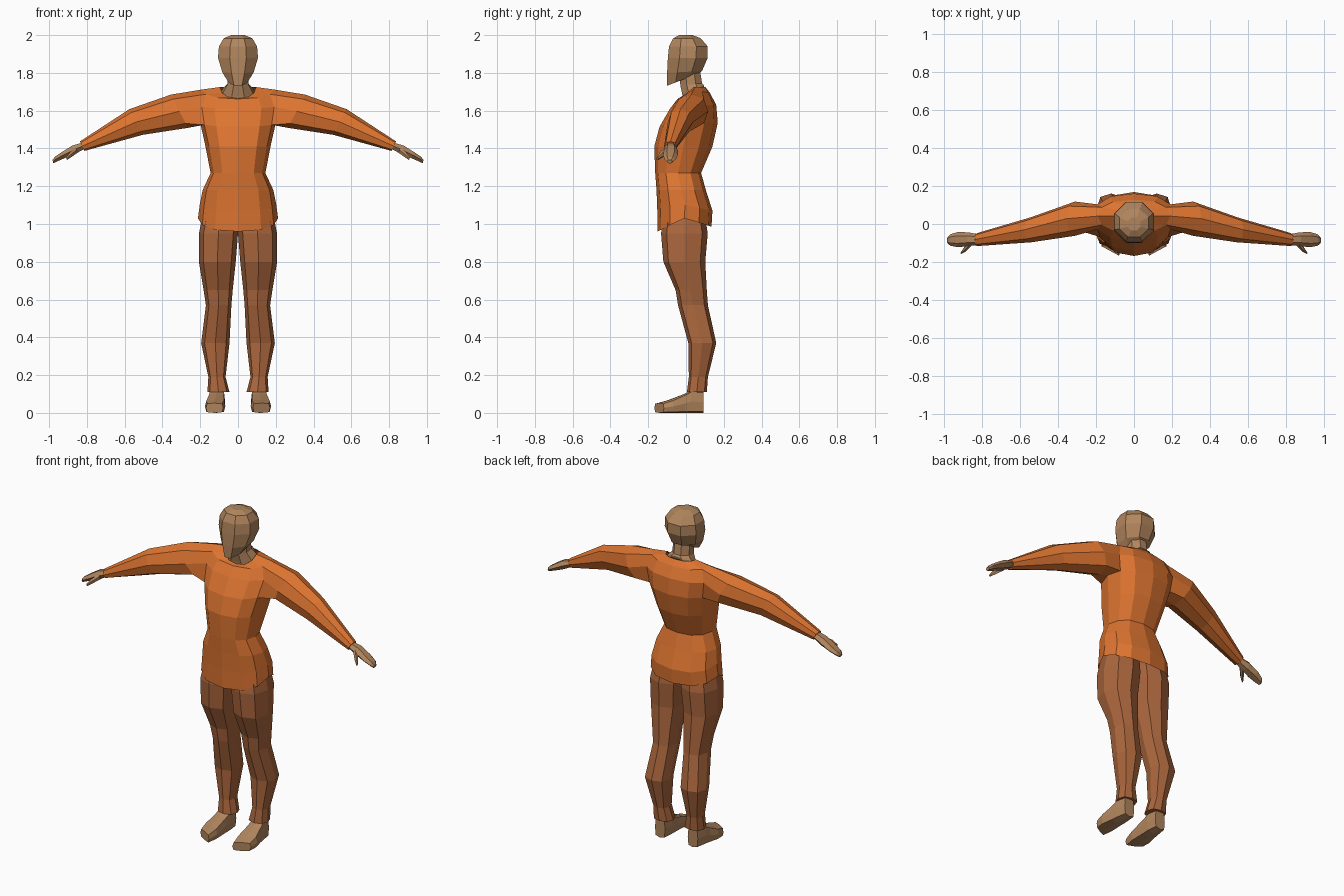
import bpy, bmesh, math
from mathutils import Vector


def material(name, rgb):
    m = bpy.data.materials.new(name)
    m.diffuse_color = (*rgb, 1)
    return m


ORANGE = material("orange_cloth", (0.72, 0.175, 0.03))
BROWN = material("brown_cloth", (0.41, 0.135, 0.047))
SKIN = material("tan_skin", (0.44, 0.235, 0.11))


def spow(v, p):
    return math.copysign(abs(v) ** p, v) if abs(v) > 1e-6 else 0.0


def ring(c, u, v, n=8, start=0.0, p=1.0):
    """Closed cross-section around c, spanned by half-axes u and v."""
    c, u, v = Vector(c), Vector(u), Vector(v)
    out = []
    for i in range(n):
        a = math.radians(start) + math.tau * i / n
        out.append(c + u * spow(math.cos(a), p) + v * spow(math.sin(a), p))
    return out


def bridge(bm, a, b, closed=True):
    n = len(a)
    for i in range(n if closed else n - 1):
        j = (i + 1) % n
        bm.faces.new((a[i], a[j], b[j], b[i]))


def finish(bm, name, mat, mirror):
    bmesh.ops.recalc_face_normals(bm, faces=bm.faces)
    me = bpy.data.meshes.new(name)
    bm.to_mesh(me)
    bm.free()
    me.materials.append(mat)
    ob = bpy.data.objects.new(name, me)
    bpy.context.collection.objects.link(ob)
    if mirror:
        md = ob.modifiers.new("mirror", 'MIRROR')
        md.use_clip = True
        md.merge_threshold = 0.0005
    return ob


def loft(name, rings, mat, mirror=False):
    bm = bmesh.new()
    rows = [[bm.verts.new(p) for p in r] for r in rings]
    for a, b in zip(rows, rows[1:]):
        bridge(bm, a, b)
    bm.faces.new(rows[0])
    bm.faces.new(rows[-1])
    return finish(bm, name, mat, mirror)


# Shirt: half torso of open rows running front to back, with a sleeve grown
# from the arm opening.  Rows: z, half width, front y, back y, front/back drop
torso = [
    (1.03, 0.212, -0.150, 0.135, 0.07, 0.045),
    (1.10, 0.203, -0.152, 0.140, 0.03, 0.03),
    (1.18, 0.187, -0.156, 0.105, 0.0, 0.0),
    (1.27, 0.145, -0.163, 0.080, 0.0, 0.0),
    (1.41, 0.172, -0.168, 0.140, 0.0, 0.0),
    (1.535, 0.200, -0.140, 0.168, 0.02, 0.0),
    (1.63, 0.215, -0.085, 0.160, 0.02, 0.0),
    (1.712, 0.190, -0.045, 0.128, 0.05, 0.02),
    (1.725, 0.095, -0.020, 0.103, 0.06, 0.0),
]
bm = bmesh.new()
rows = []
for z, w, yf, yb, df, db in torso:
    row = []
    for i in range(7):
        a = math.radians(30 * i)
        c = math.cos(a)
        x = w * spow(math.sin(a), 0.8)
        y = (yf + yb) / 2 - (yb - yf) / 2 * spow(c, 0.9)
        row.append(bm.verts.new((x, y, z - (df if c > 0 else db) * abs(c))))
    rows.append(row)
for k, (a, b) in enumerate(zip(rows, rows[1:])):
    if k in (5, 6):          # leave the arm opening free
        bridge(bm, a[:3], b[:3], False)
        bridge(bm, a[4:], b[4:], False)
    else:
        bridge(bm, a, b, False)
A, B, C = rows[5:8]
prev = [A[2], A[3], A[4], B[4], C[4], C[3], C[2], B[2]]
# Sleeve sections: x, y, z, half depth, half height, lean
for x, y, z, hy, hz, lean in [
        (0.31, 0.028, 1.597, 0.090, 0.088, 0.045),
        (0.54, -0.030, 1.540, 0.066, 0.068, 0.035),
        (0.825, -0.082, 1.412, 0.034, 0.025, 0.012)]:
    cur = [bm.verts.new(p) for p in
           ring((x, y, z), (0, hy, 0), (lean, 0, hz), 8, -135, 0.9)]
    bridge(bm, prev, cur)
    prev = cur
bm.faces.new(prev)
finish(bm, "shirt", ORANGE, True)

# Trouser legs: z, inner x, outer x, front y, back y
leg = [
    (1.08, 0.0, 0.180, -0.115, 0.095),
    (0.95, 0.0, 0.207, -0.132, 0.115),
    (0.80, 0.012, 0.207, -0.120, 0.102),
    (0.65, 0.028, 0.182, -0.055, 0.110),
    (0.57, 0.035, 0.170, -0.042, 0.116),
    (0.37, 0.045, 0.195, 0.012, 0.160),
    (0.19, 0.066, 0.157, 0.015, 0.116),
    (0.11, 0.045, 0.162, 0.005, 0.110),
]
loft("trouser_legs",
     [ring(((x0 + x1) / 2, (y0 + y1) / 2, z), ((x1 - x0) / 2, 0, 0),
           (0, (y1 - y0) / 2, 0), 8, 0, 0.8) for z, x0, x1, y0, y1 in leg],
     BROWN, True)

# Feet: x, y, half width, height, outward skew
foot = [
    (0.110, 0.092, 0.034, 0.115, 0.0),
    (0.112, 0.030, 0.044, 0.120, 0.0),
    (0.115, -0.010, 0.046, 0.100, 0.005),
    (0.121, -0.085, 0.054, 0.070, 0.02),
    (0.124, -0.142, 0.046, 0.052, 0.025),
]
loft("feet", [ring((x, y, h / 2), (w, s, 0), (0, 0, h / 2), 8, 0, 0.45)
              for x, y, w, h, s in foot], SKIN, True)

# Hands and thumbs: x, y, z, half width, half thickness
hand = [
    (0.815, -0.082, 1.415, 0.028, 0.019),
    (0.870, -0.080, 1.393, 0.036, 0.026),
    (0.925, -0.082, 1.365, 0.040, 0.020),
    (0.965, -0.084, 1.343, 0.030, 0.015),
    (0.980, -0.086, 1.330, 0.015, 0.010),
]
thumb = [
    (0.855, -0.095, 1.392, 0.020, 0.018),
    (0.885, -0.128, 1.368, 0.017, 0.015),
    (0.908, -0.152, 1.345, 0.006, 0.008),
]
for name, secs in (("hands", hand), ("thumbs", thumb)):
    loft(name, [ring((x, y, z), (0, w, 0), (0.3 * t, 0, t), 6)
                for x, y, z, w, t in secs], SKIN, True)


# Head and neck: z, half width, front y, back y, rise towards the back
def level(z, w, yf, yb, rise):
    k = 1 / math.cos(math.pi / 8)
    h = (yb - yf) / 2
    return ring((0, (yf + yb) / 2, z + rise / 2), (w * k, 0, 0),
                (0, h * k, rise / 2 * k), 8, 22.5)


head = [
    (1.732, 0.050, -0.100, 0.055, 0.06),
    (1.800, 0.083, -0.100, 0.085, 0.01),
    (1.880, 0.106, -0.096, 0.115, 0.0),
    (1.940, 0.101, -0.090, 0.115, 0.0),
    (1.983, 0.076, -0.068, 0.078, 0.0),
    (2.000, 0.035, -0.035, 0.035, 0.0),
]
loft("head", [level(*s) for s in head], SKIN)
neck = [
    (1.645, 0.088, -0.015, 0.095, 0.08),
    (1.675, 0.080, -0.018, 0.095, 0.06),
    (1.735, 0.056, -0.030, 0.085, 0.01),
    (1.810, 0.054, -0.035, 0.075, 0.0),
]
loft("neck", [level(*s) for s in neck], SKIN)
